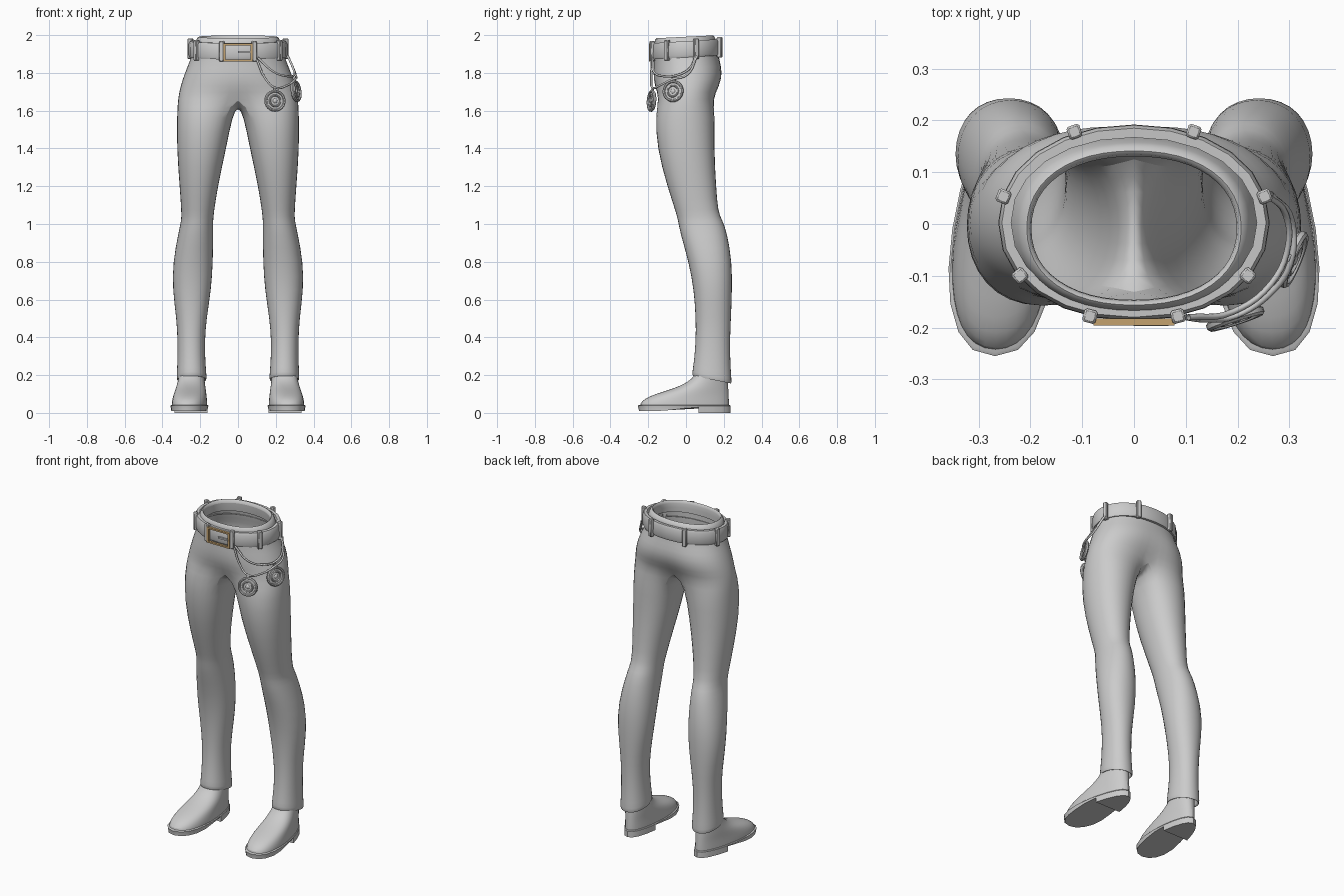
import bpy, bmesh, math
from mathutils import Matrix, Vector

if "Cube" in bpy.data.objects:
    bpy.data.objects.remove(bpy.data.objects["Cube"])


def finish(name, bm, mirror=False, subsurf=0, color=None):
    me = bpy.data.meshes.new(name)
    bm.to_mesh(me)
    bm.free()
    ob = bpy.data.objects.new(name, me)
    bpy.context.collection.objects.link(ob)
    if mirror:
        ob.modifiers.new("mirror", 'MIRROR').use_clip = True
    if subsurf:
        m = ob.modifiers.new("smooth", 'SUBSURF')
        m.levels = m.render_levels = subsurf
    if color:
        mat = bpy.data.materials.new(name)
        mat.diffuse_color = color
        mat.use_nodes = True
        mat.node_tree.nodes["Principled BSDF"].inputs["Base Color"].default_value = mat.diffuse_color
        me.materials.append(mat)
    return ob


def spow(v, p):
    return math.copysign(abs(v) ** p, v) if abs(v) > 1e-6 else 0.0


def oval(cx, hw, yf, yb, z, p=1.0, start=0.0, step=15.0, count=24):
    """Points of a superellipse, counter-clockwise seen from above."""
    cy, hd = (yf + yb) / 2, (yb - yf) / 2
    pts = []
    for i in range(count):
        a = math.radians(start + step * i)
        pts.append(Vector((cx + hw * spow(math.cos(a), p), cy + hd * spow(math.sin(a), p), z)))
    return pts


def bridge(bm, a, b, closed=True):
    n = len(a)
    for i in range(n if closed else n - 1):
        j = (i + 1) % n
        bm.faces.new((a[i], b[i], b[j], a[j]))


def loft(bm, rings, cap_top=False, cap_bottom=False):
    vs = [[bm.verts.new(p) for p in r] for r in rings]
    for a, b in zip(vs, vs[1:]):
        bridge(bm, a, b)
    if cap_top:
        bm.faces.new(vs[0])
    if cap_bottom:
        bm.faces.new(vs[-1][::-1])


def box(bm, loc, size, turn=0.0):
    bmesh.ops.create_cube(bm, size=1, matrix=Matrix.Translation(loc) @ Matrix.Rotation(turn, 4, 'Z')
                          @ Matrix.Diagonal((*size, 1)))


# Trousers: half rings round the hips (z, half width, front y, back y, front pinch, back pinch)
hips = [(1.92, .205, -.148, .138, 0, 0), (1.98, .197, -.147, .128, 0, 0),
        (1.997, .208, -.158, .142, 0, 0), (1.98, .226, -.170, .160, 0, 0),
        (1.90, .246, -.172, .172, 0, 0), (1.86, .258, -.170, .182, 0, .02),
        (1.80, .284, -.175, .206, 0, .06), (1.73, .307, -.173, .198, .03, .13),
        (1.665, .321, -.169, .172, .22, .28)]
# Leg rings (z, inner x, outer x, front y, back y, hem tilt)
legs = [(1.58, .025, .326, -.167, .157, 0), (1.40, .060, .327, -.157, .152, 0),
        (1.20, .105, .311, -.102, .162, 0), (1.06, .126, .301, -.055, .172, 0),
        (1.02, .130, .302, -.045, .196, 0), (.95, .130, .318, -.033, .221, 0),
        (.80, .130, .347, .012, .246, 0), (.65, .140, .349, .040, .246, 0),
        (.50, .165, .327, .050, .240, 0), (.38, .175, .321, .050, .234, 0),
        (.26, .171, .322, .040, .237, .1), (.19, .164, .327, .030, .244, .2),
        (.172, .166, .325, .033, .242, .2), (.178, .176, .315, .045, .232, .2),
        (.23, .180, .311, .050, .228, .1)]
bm = bmesh.new()
prev = None
for z, hw, yf, yb, kf, kb in hips:
    pts = oval(0, hw, yf, yb, z, .9, -90, 15, 13)
    for p in pts:
        k = kf if p.y < 0 else kb
        p.y *= 1 - k * (1 - p.x / hw) ** 2
        p.z += .05 * p.y * max(0, min(1, (z - 1.8) / .1))
    ring = [bm.verts.new(p) for p in pts]
    if prev:
        bridge(bm, prev, ring, False)
    prev = ring
prev += [bm.verts.new((0, y, z)) for y, z in ((.065, 1.632), (0, 1.618), (-.075, 1.628))]
for z, xi, xo, yf, yb, tilt in legs:
    pts = oval((xi + xo) / 2, (xo - xi) / 2, yf, yb, z, .93, -135, 22.5, 16)
    for p in pts:
        p.z -= tilt * (p.y - (yf + yb) / 2)
    ring = [bm.verts.new(p) for p in pts]
    bridge(bm, prev, ring)
    prev = ring
finish("trousers", bm, mirror=True, subsurf=1)


# Shoes: stacked foot outlines, narrower at the heel, toes turned slightly out
def foot(z, yf, yb, w):
    pts = []
    for i in range(20):
        t = math.tau * i / 20
        u = math.cos(t)
        y = (yf + yb) / 2 - (yb - yf) / 2 * u
        x = .247 + .06 * (.1 - y) + w * spow(math.sin(t), .85) * (.86 + .2 * u)
        pts.append(Vector((x, y, z)))
    return pts


bm = bmesh.new()
loft(bm, [foot(*r) for r in ((.26, .07, .215, .068), (.20, .05, .220, .076), (.16, .005, .223, .082),
                             (.13, -.065, .226, .090), (.105, -.15, .228, .097),
                             (.078, -.22, .230, .103), (.05, -.247, .231, .107),
                             (.03, -.247, .231, .107))], cap_top=True)
finish("shoe_upper", bm, mirror=True, subsurf=1)

bm = bmesh.new()
bottom = foot(.01, -.25, .23, .109)
for p in bottom:
    p.z += .02 * max(0, min(1, (p.y + .12) / .15))
loft(bm, [foot(.042, -.248, .231, .108), foot(.038, -.255, .235, .113),
          [p + Vector((0, 0, .006)) for p in bottom], bottom], True, True)
finish("shoe_sole", bm, mirror=True)

bm = bmesh.new()
heel = [p for p in foot(0, -.255, .235, .113) if p.y > .06]
loft(bm, [[p + Vector((0, 0, .036)) for p in heel], heel], True, True)
finish("shoe_heel", bm, mirror=True)

# Belt: wraps the waist, a little lower at the front
bm = bmesh.new()
rings = [oval(0, .255 + d, -.180 - d, .185 + d, z, .95)
         for d, z in ((-.018, 1.968), (0, 1.968), (.006, 1.955), (.007, 1.895), (.002, 1.882), (-.015, 1.882))]
for r in rings:
    for p in r:
        p.z += .06 * p.y
loft(bm, rings)
finish("belt", bm)

# Belt loops, four on each side
bm = bmesh.new()
for x, y in ((.115, .178), (.252, .053), (.220, -.100), (.085, -.178)):
    turn = math.atan2(y / .19 ** 2, x / .26 ** 2)
    box(bm, (x, y, 1.925 + .06 * y), (.026, .026, .108), turn)
bmesh.ops.bevel(bm, geom=bm.edges[:], offset=.004, segments=1, affect='EDGES')
finish("belt_loops", bm, mirror=True)

# Buckle frame and prong
bm = bmesh.new()
for s in (-1, 1):
    box(bm, (s * .072, -.189, 1.908), (.012, .014, .096))
    box(bm, (0, -.189, 1.908 + s * .043), (.144, .014, .010))
finish("buckle_frame", bm, color=(.55, .36, .16, 1))
bm = bmesh.new()
box(bm, (.033, -.192, 1.910), (.068, .010, .010))
finish("buckle_prong", bm)


# Hanging chains on the +x hip
def cord(name, pts, r=.006):
    cu = bpy.data.curves.new(name, 'CURVE')
    cu.dimensions = '3D'
    cu.bevel_depth = r
    cu.bevel_resolution = 1
    cu.resolution_u = 5
    sp = cu.splines.new('BEZIER')
    sp.bezier_points.add(len(pts) - 1)
    for b, p in zip(sp.bezier_points, pts):
        b.co = p
        b.handle_left_type = b.handle_right_type = 'AUTO'
    bpy.context.collection.objects.link(bpy.data.objects.new(name, cu))


cord("chain_lower", [(.10, -.180, 1.87), (.142, -.184, 1.775), (.195, -.178, 1.722), (.262, -.135, 1.735),
                     (.302, -.075, 1.765), (.305, .005, 1.79), (.264, .058, 1.89)])
cord("chain_upper", [(.105, -.180, 1.88), (.19, -.170, 1.805), (.265, -.115, 1.782),
                     (.298, -.04, 1.79), (.292, .02, 1.825), (.258, .055, 1.90)])

# Medallions: lathed discs with raised rings, hung from the lower chain
profile = [(0, -.008), (.052, -.008), (.058, -.003), (.058, .006), (.053, .011), (.047, .010), (.044, .004),
           (.034, .004), (.031, .009), (.027, .009), (.024, .004), (.012, .005), (.008, .009), (0, .010)]
for i, (loc, face, lean) in enumerate((((.195, -.181, 1.652), -72, 4), ((.306, -.068, 1.703), -22, 8))):
    bm = bmesh.new()
    vs = [bm.verts.new((r, 0, h)) for r, h in profile]
    es = [bm.edges.new(e) for e in zip(vs, vs[1:])]
    bmesh.ops.spin(bm, geom=vs + es, cent=(0, 0, 0), axis=(0, 0, 1), angle=math.tau, steps=24)
    bmesh.ops.remove_doubles(bm, verts=bm.verts[:], dist=.0005)
    bmesh.ops.recalc_face_normals(bm, faces=bm.faces[:])
    box(bm, (-.062, 0, 0), (.022, .014, .010))
    rot = Matrix.Rotation(math.radians(face), 4, 'Z') @ Matrix.Rotation(math.radians(90 - lean), 4, 'Y')
    bm.transform(Matrix.Translation(loc) @ rot)
    finish(f"medallion_{i + 1}", bm)

# Smooth shading, keeping hard edges
for ob in bpy.context.scene.objects:
    ob.select_set(ob.type == 'MESH')
    if ob.type == 'MESH':
        bpy.context.view_layer.objects.active = ob
bpy.ops.object.shade_smooth_by_angle(angle=math.radians(40))
